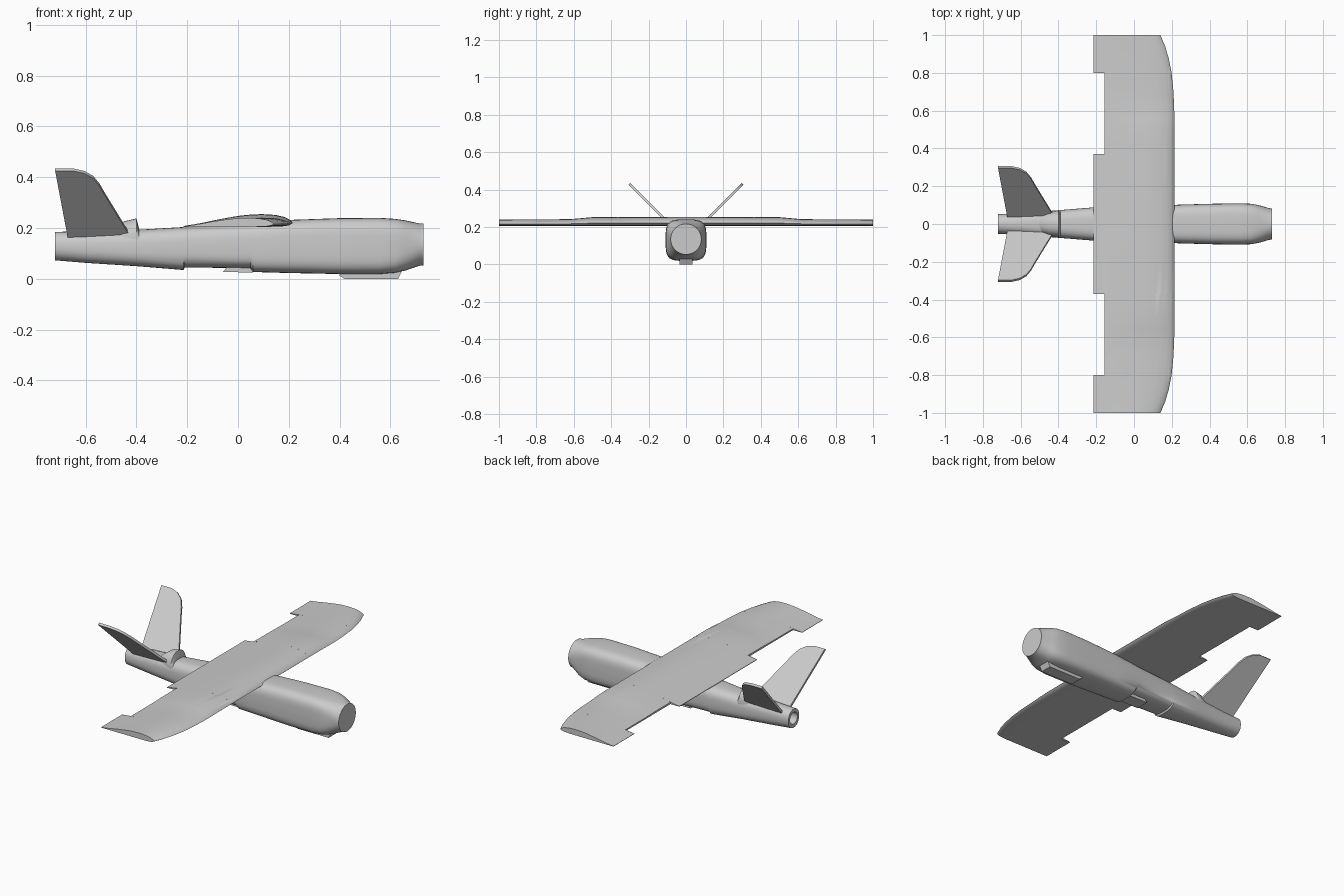
import bpy, bmesh
from math import sin, cos, pi, radians
from mathutils import Vector

cube = bpy.data.objects.get("Cube")
if cube:
    bpy.data.objects.remove(cube, do_unlink=True)

grey = bpy.data.materials.new("matte grey")
grey.use_nodes = True
colour = (0.6, 0.6, 0.6, 1)
grey.diffuse_color = colour
grey.node_tree.nodes["Principled BSDF"].inputs["Base Color"].default_value = colour


def loft(name, rings, angle=35):
    """Skin a row of equal rings and cap both ends."""
    bm = bmesh.new()
    rows = [[bm.verts.new(p) for p in ring] for ring in rings]
    n = len(rows[0])
    for a, b in zip(rows, rows[1:]):
        for i in range(n):
            j = (i + 1) % n
            bm.faces.new((a[i], a[j], b[j], b[i]))
    bm.faces.new(rows[0])
    bm.faces.new(rows[-1])
    bmesh.ops.remove_doubles(bm, verts=bm.verts, dist=0.00005)
    bmesh.ops.recalc_face_normals(bm, faces=bm.faces)
    mesh = bpy.data.meshes.new(name)
    bm.to_mesh(mesh)
    bm.free()
    mesh.materials.append(grey)
    obj = bpy.data.objects.new(name, mesh)
    bpy.context.collection.objects.link(obj)
    bpy.ops.object.select_all(action="DESELECT")
    obj.select_set(True)
    bpy.context.view_layer.objects.active = obj
    bpy.ops.object.shade_smooth_by_angle(angle=radians(angle))
    return obj


def hull_ring(x, low, high, half, power, count=48):
    """Rounded-square section across the fuselage."""
    def bend(v):
        return (abs(v) ** (2 / power)) * (1 if v >= 0 else -1)
    mid, tall = (low + high) / 2, (high - low) / 2
    angles = [2 * pi * i / count for i in range(count)]
    return [(x, half * bend(cos(a)), mid + tall * bend(sin(a))) for a in angles]


# Fuselage: hollow tail pipe, belly recess, flat round nose
stations = [
    (-0.60, 0.095, 0.165, 0.035, 2), (-0.72, 0.095, 0.165, 0.035, 2),
    (-0.72, 0.073, 0.185, 0.052, 2.1), (-0.60, 0.063, 0.187, 0.057, 2.4),
    (-0.40, 0.050, 0.193, 0.073, 2.8), (-0.215, 0.035, 0.204, 0.088, 3.3),
    (-0.21, 0.045, 0.204, 0.088, 3.3), (0.05, 0.042, 0.216, 0.097, 3.6),
    (0.06, 0.027, 0.218, 0.098, 3.7), (0.20, 0.023, 0.232, 0.101, 3.8),
    (0.40, 0.019, 0.239, 0.107, 4), (0.56, 0.019, 0.240, 0.109, 4),
    (0.62, 0.024, 0.236, 0.107, 3.8), (0.66, 0.033, 0.230, 0.100, 3.2),
    (0.715, 0.052, 0.218, 0.084, 2.1), (0.73, 0.053, 0.217, 0.082, 2),
]
loft("fuselage", [hull_ring(*s) for s in stations])


# Wing: one airfoil with rounded tips and aileron cut-outs
def blend(v, table):
    for (a, p), (b, q) in zip(table, table[1:]):
        if v <= b:
            return p + (q - p) * (v - a) / (b - a)
    return table[-1][1]


LEADING = [(0, 0.215), (0.55, 0.215), (0.7, 0.209), (0.8, 0.199),
           (0.88, 0.183), (0.94, 0.165), (1, 0.14)]
CREST = [(0, 0.255), (0.5, 0.253), (0.62, 0.242), (1, 0.24)]
TOP = [(0, 0.06), (0.12, 0.2), (0.27, 0.5), (0.5, 0.86), (0.62, 0.97), (0.73, 1),
       (0.84, 0.94), (0.93, 0.76), (0.98, 0.53), (1, 0.33)]
BOTTOM = [(0, 0), (0.8, 0), (0.93, 0.06), (0.98, 0.18), (1, 0.33)]
TAIL, CUT, BASE = -0.215, -0.155, 0.205


def wing_ring(y, back, count=20):
    lead, rise = blend(abs(y), LEADING), blend(abs(y), CREST) - BASE
    xs = [back + (lead - back) * sin(pi / 2 * i / count) for i in range(count + 1)]

    def edge(x, table):
        return (x, y, BASE + rise * blend((x - TAIL) / (lead - TAIL), table))
    return [edge(x, TOP) for x in xs] + [edge(x, BOTTOM) for x in reversed(xs[:-1])]


half = [(0, TAIL), (0.2, TAIL), (0.37, TAIL), (0.37, CUT), (0.5, CUT), (0.56, CUT),
        (0.62, CUT), (0.7, CUT), (0.8, CUT), (0.8, TAIL), (0.84, TAIL), (0.88, TAIL),
        (0.91, TAIL), (0.94, TAIL), (0.97, TAIL), (1, TAIL)]
span = [(-y, b) for y, b in reversed(half[1:])] + half
loft("wing", [wing_ring(y, b) for y, b in span])

# V-tail fins, leaning outward at about 45 degrees
fin_outline = [(-0.67, 0.165), (-0.43, 0.18), (-0.525, 0.335), (-0.545, 0.37),
               (-0.57, 0.4), (-0.605, 0.42), (-0.65, 0.43), (-0.72, 0.43)]
for side, name in ((1, "left_fin"), (-1, "right_fin")):
    normal = Vector((0, 0.7 * side, -0.7)) * 0.007
    plane = [Vector((x, side * (0.042 + (z - 0.17)), z)) for x, z in fin_outline]
    loft(name, [[p - normal for p in plane], [p + normal for p in plane]])

# Arched saddle in front of the fins
loft("tail_saddle", [hull_ring(-0.50, 0.10, 0.19, 0.045, 2.3, 32),
                     hull_ring(-0.45, 0.09, 0.226, 0.062, 2.3, 32),
                     hull_ring(-0.40, 0.08, 0.238, 0.070, 2.3, 32),
                     hull_ring(-0.39, 0.08, 0.198, 0.070, 2.6, 32)])


# Belly blocks
def block(name, outline, half_width):
    loft(name, [[(x, y, z) for x, z in outline] for y in (-half_width, half_width)])


block("belly_skid", [(0.40, 0.03), (0.40, 0.012), (0.42, 0),
                     (0.63, 0), (0.645, 0.03)], 0.035)
block("belly_hatch", [(-0.06, 0.027), (0.06, 0.025), (0.04, 0.055), (-0.035, 0.055)], 0.04)
